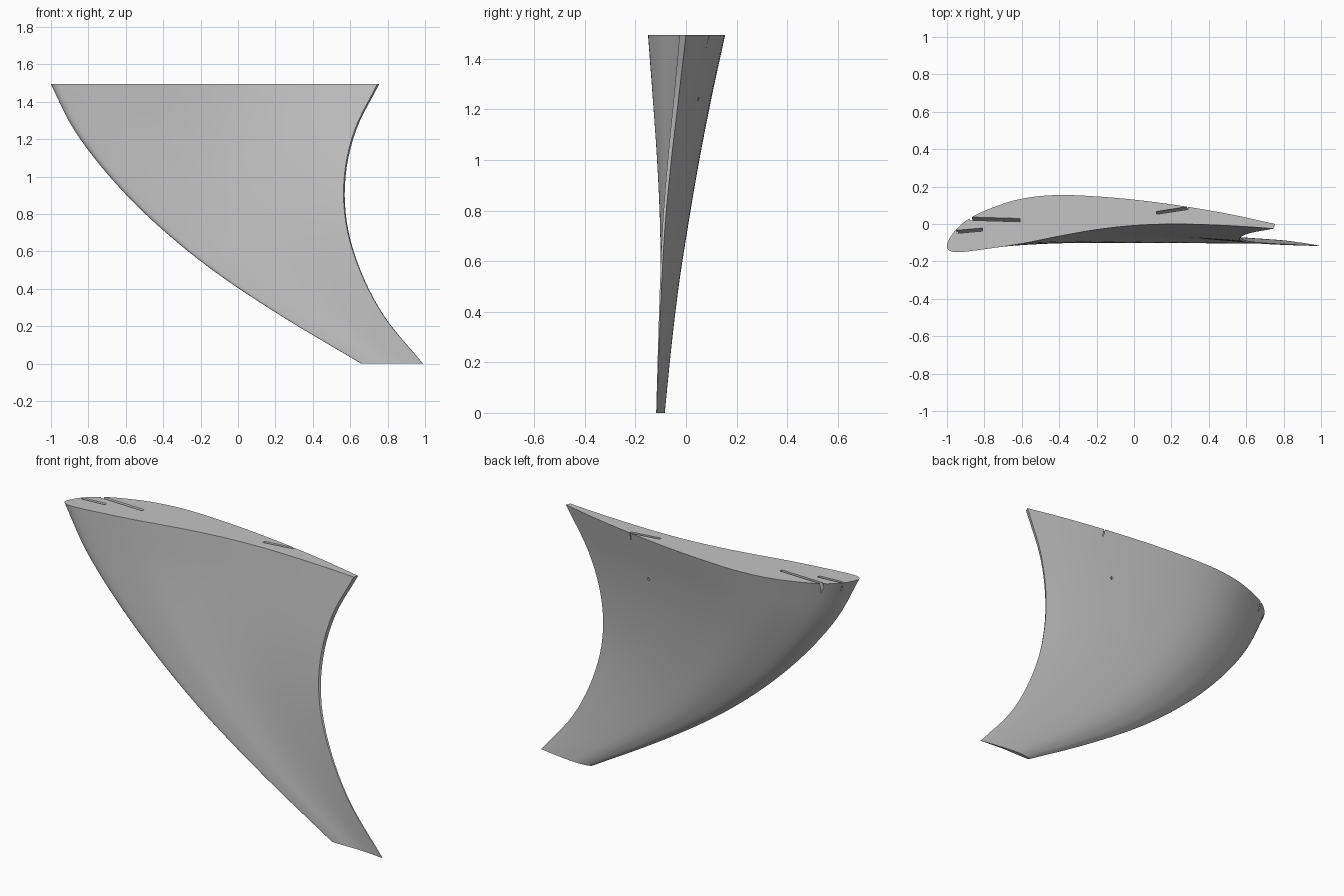
import bpy, bmesh, math
from mathutils import Vector

if "Cube" in bpy.data.objects:
    bpy.data.objects.remove(bpy.data.objects["Cube"])

grey = bpy.data.materials.new("light_grey")
grey.diffuse_color = (0.55, 0.55, 0.55, 1)
grey.use_nodes = True
grey.node_tree.nodes["Principled BSDF"].inputs["Base Color"].default_value = grey.diffuse_color


def spline(points, steps):
    """Smooth curve through points of any dimension (Catmull-Rom)."""
    p = [Vector(q) for q in points]
    p = [2 * p[0] - p[1]] + p + [2 * p[-1] - p[-2]]
    out = []
    for i in range(1, len(p) - 2):
        a, b, c, d = p[i - 1:i + 3]
        for k in range(steps):
            t = k / steps
            out.append(0.5 * (2 * b + (c - a) * t + (2 * a - 5 * b + 4 * c - d) * t * t
                              + (3 * b - a - 3 * c + d) * t ** 3))
    return out + [p[-2]]


def make_object(name, bm):
    bmesh.ops.recalc_face_normals(bm, faces=bm.faces)
    me = bpy.data.meshes.new(name)
    bm.to_mesh(me)
    bm.free()
    me.materials.append(grey)
    ob = bpy.data.objects.new(name, me)
    bpy.context.collection.objects.link(ob)
    return ob


# Wide end section, from the back of the trailing edge round the nose
outline = [(0.755, 0.0), (0.5, 0.055), (0.2, 0.105), (-0.1, 0.14), (-0.4, 0.155),
           (-0.6, 0.135), (-0.75, 0.09), (-0.88, 0.03), (-0.96, -0.04), (-1.0, -0.11),
           (-0.985, -0.143), (-0.93, -0.15), (-0.8, -0.135), (-0.6, -0.105), (-0.4, -0.065),
           (-0.2, -0.03), (0.0, -0.008), (0.2, 0.0), (0.4, -0.004), (0.6, -0.014), (0.745, -0.025)]
section = []
for x, y in spline(outline, 4):
    u = (x + 1.0) / 1.755
    section.append((u, y - (-0.11 + 0.098 * u)))

# Stations: leading x, trailing x, leading y, trailing y; then height and thickness
edges = [(0.66, 0.99, -0.10, -0.117), (0.24, 0.785, -0.094, -0.109),
         (-0.135, 0.655, -0.088, -0.10), (-0.44, 0.583, -0.085, -0.087),
         (-0.685, 0.575, -0.09, -0.065), (-0.875, 0.632, -0.10, -0.038),
         (-1.0, 0.755, -0.11, -0.012)]
heights = (0, 0.25, 0.5, 0.75, 1.0, 1.25, 1.495)
thickness = (0.09, 0.17, 0.27, 0.41, 0.58, 0.78, 1.0)
stations = [e + (h, t) for e, h, t in zip(edges, heights, thickness)]

# Fin body lofted through the stations
bm = bmesh.new()
rings = []
for lx, tx, ly, ty, z, amp in spline(stations, 5):
    rings.append([bm.verts.new((lx + (tx - lx) * u, ly + (ty - ly) * u + amp * d, z))
                  for u, d in section])
n = len(section)
for a, b in zip(rings, rings[1:]):
    for i in range(n):
        j = (i + 1) % n
        bm.faces.new((a[i], a[j], b[j], b[i]))
bm.faces.new(rings[0])
bm.faces.new(rings[-1])
fin = make_object("fin", bm)


def cut(tool):
    tool.hide_render = True
    tool.hide_viewport = True
    mod = fin.modifiers.new(tool.name, 'BOOLEAN')
    mod.operation = 'DIFFERENCE'
    mod.solver = 'EXACT'
    mod.object = tool


def slot_cutter(name, start, end, width, depth=0.06):
    """Wedge that cuts a narrow slot with a steep sloping floor."""
    bm = bmesh.new()
    a, b = Vector((*start, 0)), Vector((*end, 0))
    side = Vector((0, width, 0))
    top, low = Vector((0, 0, 1.497)), Vector((0, 0, 1.495 - depth))
    ends = [[bm.verts.new(p + o) for o in (top, top + side, low)] for p in (a, b)]
    bm.faces.new(ends[0])
    bm.faces.new(ends[1])
    for i in range(3):
        j = (i + 1) % 3
        bm.faces.new((ends[0][i], ends[0][j], ends[1][j], ends[1][i]))
    cut(make_object(name, bm))


# Narrow slots in the wide end
slot_cutter("front_slot_cutter", (-0.95, -0.05), (-0.81, -0.038), 0.017)
slot_cutter("nose_slot_cutter", (-0.88, 0.02), (-0.61, 0.012), 0.018)
slot_cutter("rear_slot_cutter", (0.12, 0.052), (0.29, 0.078), 0.016)

# Pin hole in the back face
bm = bmesh.new()
bmesh.ops.create_cone(bm, cap_ends=True, segments=12, radius1=0.008, radius2=0.008, depth=0.1)
hole = make_object("pin_hole_cutter", bm)
hole.location = (0.2, 0.09, 1.24)
hole.rotation_euler = (math.pi / 2, 0, 0)
cut(hole)

# Smooth skin with crisp ends
bpy.context.view_layer.objects.active = fin
fin.select_set(True)
bpy.ops.object.shade_smooth_by_angle(angle=math.radians(35))
